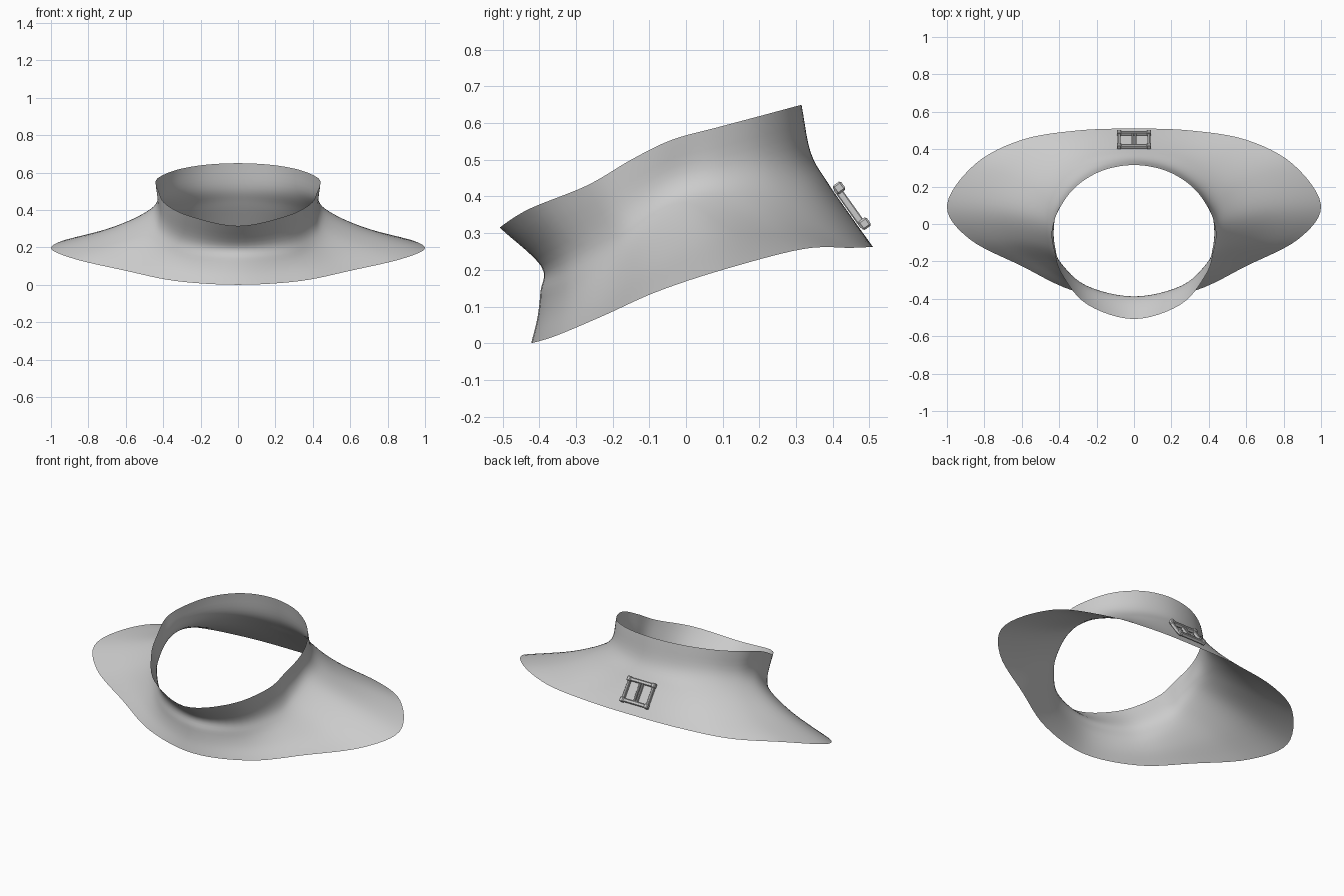
import bpy, bmesh, math
from mathutils import Vector, Matrix

if "Cube" in bpy.data.objects:
    bpy.data.objects.remove(bpy.data.objects["Cube"])

grey = bpy.data.materials.new("plain grey")
grey.diffuse_color = (0.6, 0.6, 0.6, 1)
grey.use_nodes = True
grey.node_tree.nodes["Principled BSDF"].inputs["Base Color"].default_value = grey.diffuse_color

# Right-half meridians from back to front: rim, neck, upper slope, lower slope, hem
HALF = [
    [(0, .315, .65), (0, .34, .52), (0, .385, .44), (0, .44, .36), (0, .51, .262)],
    [(.17, .285, .642), (.19, .305, .51), (.22, .36, .425), (.25, .425, .345), (.30, .50, .262)],
    [(.31, .20, .619), (.33, .22, .49), (.39, .28, .40), (.48, .36, .325), (.60, .45, .26)],
    [(.40, .08, .587), (.415, .10, .46), (.49, .16, .385), (.63, .24, .315), (.85, .32, .257)],
    [(.44, -.04, .554), (.432, -.02, .44), (.50, .02, .375), (.70, .07, .29), (1, .10, .20)],
    [(.425, -.15, .50), (.425, -.12, .38), (.48, -.10, .31), (.65, -.08, .225), (.88, -.08, .14)],
    [(.385, -.27, .43), (.39, -.21, .31), (.42, -.20, .23), (.50, -.205, .15), (.60, -.225, .075)],
    [(.25, -.43, .365), (.25, -.34, .24), (.265, -.33, .16), (.29, -.335, .09), (.33, -.355, .02)],
    [(0, -.508, .315), (0, -.395, .21), (0, -.397, .14), (0, -.405, .07), (0, -.422, 0)],
]


def spline(pts, steps, closed):
    """Smooth curve through the points."""
    pts = [Vector(p) for p in pts]
    n = len(pts)
    if closed:
        get = lambda i: pts[i % n]
    else:
        ext = [2 * pts[0] - pts[1]] + pts + [2 * pts[-1] - pts[-2]]
        get = lambda i: ext[i + 1]
    out = []
    for i in range(n if closed else n - 1):
        a, b, c, d = (get(i + k) for k in (-1, 0, 1, 2))
        for s in range(steps):
            t = s / steps
            out.append(0.5 * (2 * b + (c - a) * t + (2 * a - 5 * b + 4 * c - d) * t * t
                              + (3 * b - a - 3 * c + d) * t ** 3))
    return out if closed else out + [pts[-1]]


def finish(bm, name):
    bmesh.ops.recalc_face_normals(bm, faces=bm.faces)
    mesh = bpy.data.meshes.new(name)
    bm.to_mesh(mesh)
    bm.free()
    mesh.materials.append(grey)
    ob = bpy.data.objects.new(name, mesh)
    bpy.context.collection.objects.link(ob)
    return ob


# Collar: thin sheet lofted through the mirrored meridians
meridians = HALF + [[(-x, y, z) for x, y, z in m] for m in HALF[-2:0:-1]]
rings = [spline([m[k] for m in meridians], 6, True) for k in range(5)]
bm = bmesh.new()
cols = [[bm.verts.new(p) for p in spline(col, 5, False)] for col in zip(*rings)]
for i, a in enumerate(cols):
    b = cols[(i + 1) % len(cols)]
    for j in range(len(a) - 1):
        bm.faces.new((a[j], a[j + 1], b[j + 1], b[j]))
collar = finish(bm, "collar")
for p in collar.data.polygons:
    p.use_smooth = True

# Buckle frame: local x across, y down the back slope, z outward
down = Vector((0, .58, -.815)).normalized()
out = Vector((0, .815, .58)).normalized()
place = Matrix((Vector((-1, 0, 0)), down, out)).transposed().to_4x4()
place.translation = Vector((0, .444, .369))


def bar(name, x, y, z, sx, sy, sz):
    bm = bmesh.new()
    bmesh.ops.create_cube(bm, size=1, matrix=place @ Matrix.Translation((x, y, z))
                          @ Matrix.Diagonal((sx, sy, sz, 1)))
    bmesh.ops.bevel(bm, geom=bm.edges[:], offset=min(sx, sy, sz) * .2, segments=1, affect='EDGES')
    finish(bm, name)


for s in (-1, 1):
    bar("buckle_cross_bar", 0, s * .06, .008, .17, .02, .022)
    bar("buckle_side_bar", s * .08, 0, .004, .014, .13, .02)
    bar("buckle_prong", s * .008, 0, .004, .010, .11, .016)
    for t in (-1, 1):
        bar("buckle_corner", s * .08, t * .06, .010, .024, .028, .028)
